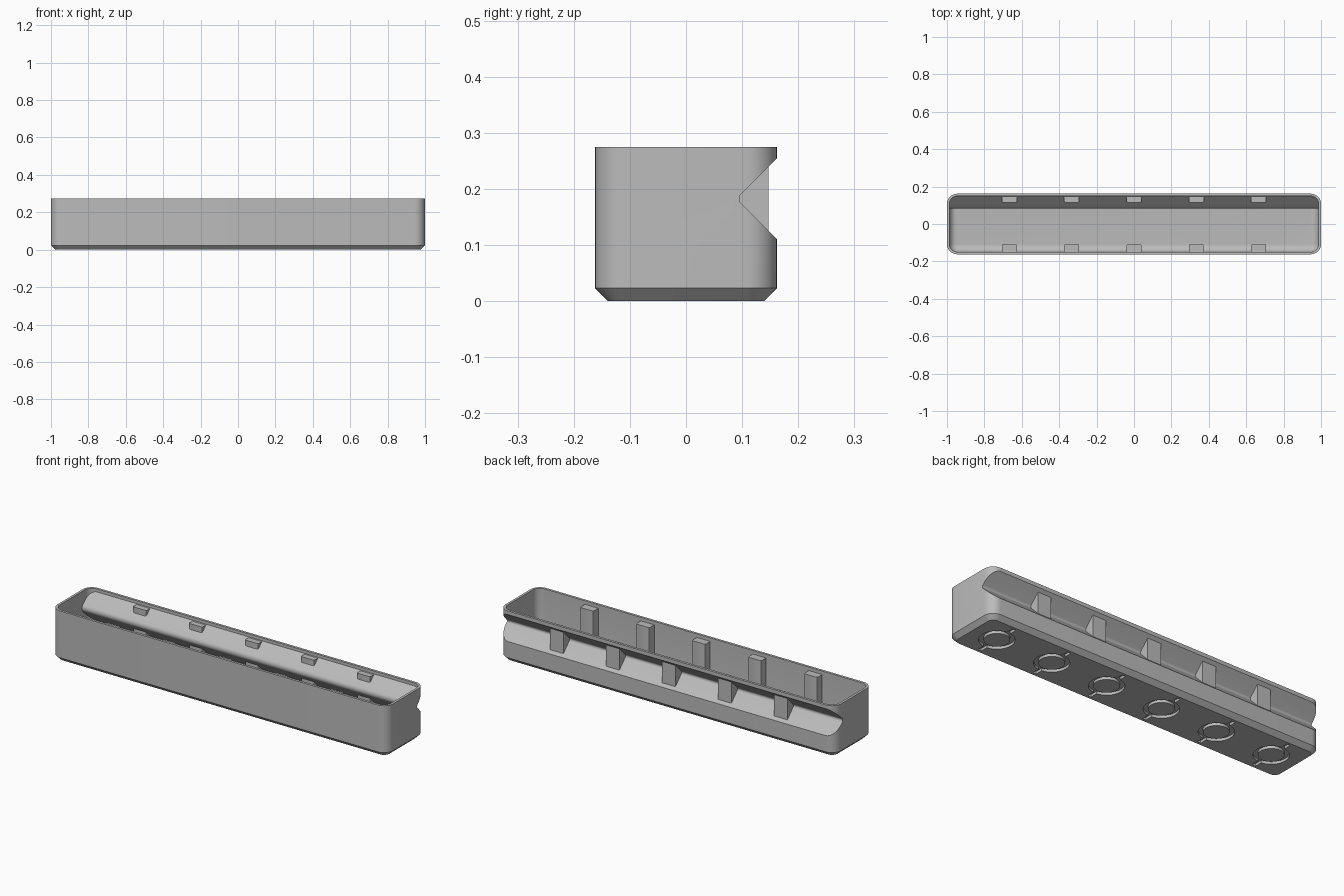
import bpy, bmesh
from math import sin, cos, pi, radians

if "Cube" in bpy.data.objects:
    bpy.data.objects.remove(bpy.data.objects["Cube"], do_unlink=True)

LENGTH, WIDTH, HEIGHT = 1.0, 0.162, 0.275   # half length, half width, full height
CORNER, WALL, CHAMFER = 0.055, 0.013, 0.023
RIB_X = [i / 3 for i in range(-2, 3)]
FOOT_X = [(i - 2.5) / 3 for i in range(6)]

grey = bpy.data.materials.new("plain_grey")
grey.use_nodes = True
colour = (0.5, 0.5, 0.5, 1)
grey.diffuse_color = colour
grey.node_tree.nodes["Principled BSDF"].inputs["Base Color"].default_value = colour


def loft(name, solids):
    """Each solid is a stack of matching loops, skinned and capped."""
    bm = bmesh.new()
    for loops in solids:
        rings = [[bm.verts.new(p) for p in loop] for loop in loops]
        n = len(rings[0])
        for a, b in zip(rings, rings[1:]):
            for i in range(n):
                j = (i + 1) % n
                bm.faces.new((a[i], a[j], b[j], b[i]))
        bm.faces.new(rings[0][::-1])
        bm.faces.new(rings[-1])
    bmesh.ops.recalc_face_normals(bm, faces=bm.faces)
    mesh = bpy.data.meshes.new(name)
    bm.to_mesh(mesh)
    bm.free()
    obj = bpy.data.objects.new(name, mesh)
    bpy.context.collection.objects.link(obj)
    return obj


def cut(target, cutter, keep=False):
    mod = target.modifiers.new("cut", 'BOOLEAN')
    mod.operation, mod.solver, mod.object = 'DIFFERENCE', 'EXACT', cutter
    bpy.context.view_layer.update()
    graph = bpy.context.evaluated_depsgraph_get()
    mesh = bpy.data.meshes.new_from_object(target.evaluated_get(graph))
    target.modifiers.clear()
    target.data = mesh
    if not keep:
        bpy.data.objects.remove(cutter, do_unlink=True)


def rounded_loop(inset, z, steps=10):
    r = max(CORNER - inset, 0.003)
    cx, cy = LENGTH - inset - r, WIDTH - inset - r
    pts = []
    for q, (sx, sy) in enumerate([(1, 1), (-1, 1), (-1, -1), (1, -1)]):
        for k in range(steps + 1):
            a = (q + k / steps) * pi / 2
            pts.append((sx * cx + r * cos(a), sy * cy + r * sin(a), z))
    return pts


def prism_z(outline, z0, z1):
    return [[(x, y, z) for x, y in outline] for z0z1 in [0] for z in (z0, z1)]


def box(x, half, y0, y1, z0, z1):
    return prism_z([(x - half, y0), (x + half, y0), (x + half, y1), (x - half, y1)], z0, z1)


def circle(x, r, n=40):
    return [(x + r * cos(2 * pi * k / n), r * sin(2 * pi * k / n)) for k in range(n)]


def vee(radius, reach=0.1, steps=8):
    """V channel along x with a rounded apex, open towards the back."""
    cy, cz = 0.108, 0.1825
    arc = []
    for k in range(steps + 1):
        a = radians(135 + 90 * k / steps)
        arc.append((cy + radius * cos(a), cz + radius * sin(a)))
    (ya, za), (yb, zb) = arc[0], arc[-1]
    profile = [(ya + reach, za + reach)] + arc + [(yb + reach, zb - reach)]
    return [[(x, y, z) for y, z in profile] for x in (-1.1, 1.1)]


def rib(x, side, face, half=0.04, b=0.007):
    """Upright rib on an inner wall with eased inner edges."""
    pts = [(-half, 0.2), (-half, face + b), (-half + b * 0.3, face + b * 0.3), (-half + b, face),
           (half - b, face), (half - b * 0.3, face + b * 0.3), (half, face + b), (half, 0.2)]
    return prism_z([(x + px, side * py) for px, py in pts], 0.005, 0.256)


# Outer shell with chamfered base
planter = loft("trough_body", [[rounded_loop(CHAMFER, 0), rounded_loop(0, CHAMFER),
                                rounded_loop(0, HEIGHT)]])

# Inner cavity with a filleted floor, leaving room for ridge and ribs
FILLET, FLOOR = 0.04, 0.027
levels = []
for k in range(9):
    a = k / 8 * pi / 2
    levels.append(rounded_loop(WALL + FILLET * (1 - sin(a)), FLOOR + FILLET * (1 - cos(a))))
levels.append(rounded_loop(WALL, HEIGHT + 0.05))
cavity = loft("cavity", [levels])
cut(cavity, loft("ridge", [vee(0.025)]))
cut(cavity, loft("front_ribs", [rib(x, -1, 0.107) for x in RIB_X]))
cut(cavity, loft("back_ribs", [rib(x, 1, 0.115) for x in RIB_X]))
cut(planter, cavity)

# Back groove, bridged by ribs
groove = loft("groove", [vee(0.013)])
cut(groove, loft("bridges", [box(x, 0.04, -0.05, 0.147, -0.1, 0.4) for x in RIB_X]))
cut(planter, groove)

# Ring recesses and drain slots underneath
rings = loft("rings", [prism_z(circle(x, 0.085), -0.02, 0.014) for x in FOOT_X])
cut(rings, loft("cores", [prism_z(circle(x, 0.062), -0.05, 0.05) for x in FOOT_X]))
cut(planter, rings)
slots = [box(x, 0.01, min(s * 0.075, s * 0.125), max(s * 0.075, s * 0.125), -0.02, 0.0135)
         for x in FOOT_X for s in (-1, 1)]
cut(planter, loft("slots", slots))

# Finish
planter.data.materials.clear()
planter.data.materials.append(grey)
for p in planter.data.polygons:
    p.material_index = 0
bpy.ops.object.select_all(action='DESELECT')
planter.select_set(True)
bpy.context.view_layer.objects.active = planter
bpy.ops.object.shade_smooth_by_angle(angle=radians(30))
